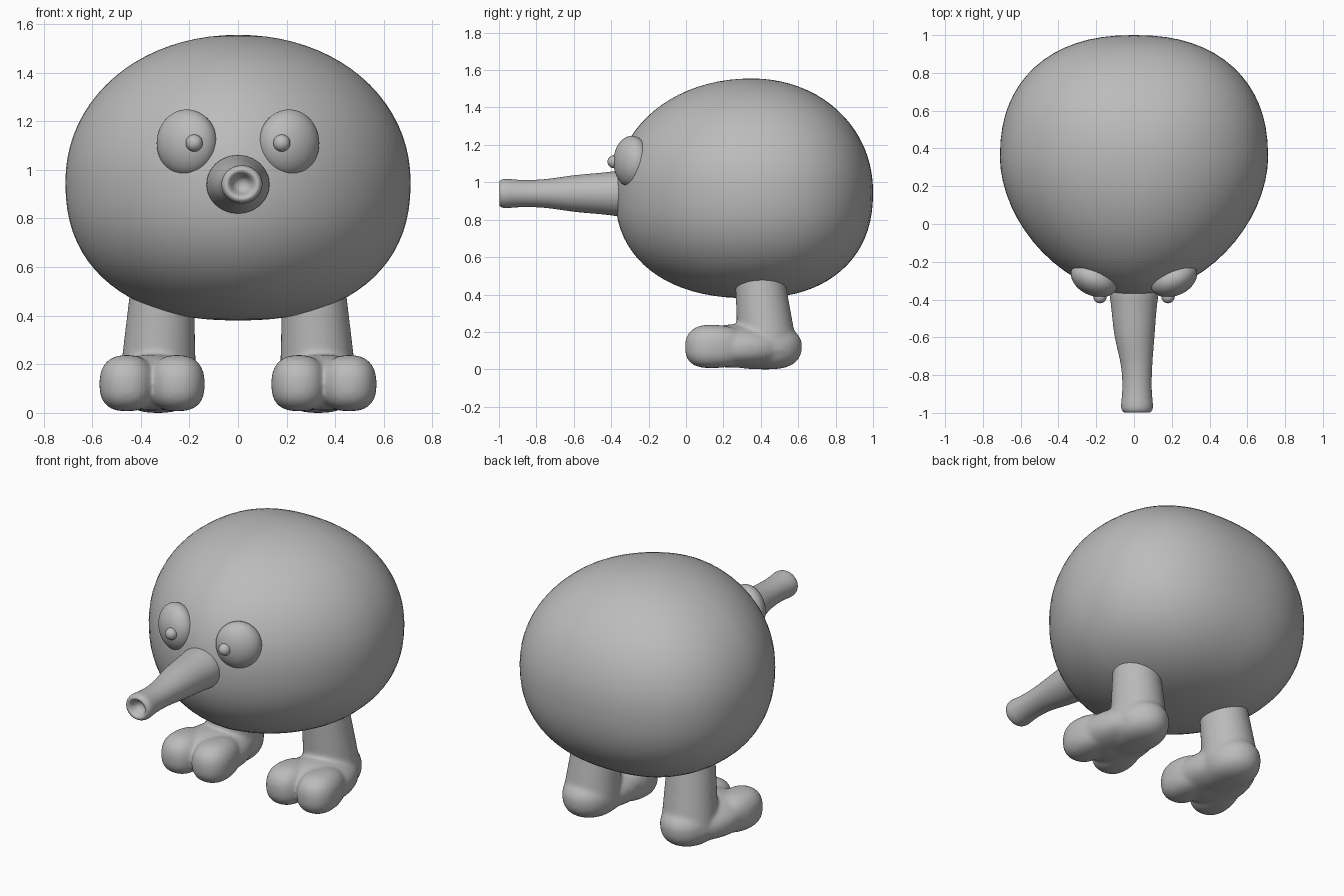
import bpy, bmesh, math
from mathutils import Matrix, Vector

cube = bpy.data.objects.get("Cube")
if cube:
    bpy.data.objects.remove(cube)

clay = bpy.data.materials.new("clay grey")
clay.use_nodes = True
grey = (0.5, 0.5, 0.5, 1)
clay.diffuse_color = grey
clay.node_tree.nodes["Principled BSDF"].inputs["Base Color"].default_value = grey


def power(value, square):
    """Bend a unit-circle coordinate towards a squarer (or narrower) outline."""
    return math.copysign(abs(value) ** (2 / square), value)


def blob(bm, centre, side, front, back, top, bottom,
         front_square=2, back_square=2, top_square=2, bottom_square=2):
    """Add an ellipsoid whose front, back, top and bottom have their own reach and shape."""
    made = bmesh.ops.create_uvsphere(bm, u_segments=64, v_segments=40, radius=1)
    for vert in made["verts"]:
        x, y, z = vert.co
        radius = math.hypot(x, y)
        around = math.atan2(y, x)
        plan = front_square if y < 0 else back_square
        height = bottom_square if z < 0 else top_square
        spread = power(radius, height)
        vert.co = Vector(centre) + Vector((
            side * spread * power(math.cos(around), plan),
            (front if y < 0 else back) * spread * power(math.sin(around), plan),
            (bottom if z < 0 else top) * power(z, height)))
    return made["verts"]


def finish(name, bm):
    bmesh.ops.recalc_face_normals(bm, faces=bm.faces[:])
    mesh = bpy.data.meshes.new(name)
    bm.to_mesh(mesh)
    bm.free()
    mesh.materials.append(clay)
    mesh.shade_smooth()
    part = bpy.data.objects.new(name, mesh)
    bpy.context.collection.objects.link(part)
    return part


# Body: broad egg, narrower towards the face and flatter underneath
bm = bmesh.new()
blob(bm, (0, 0.35, 0.95), side=0.71, front=0.73, back=0.65, top=0.605, bottom=0.57,
     front_square=1.82, back_square=2.3, top_square=2.06, bottom_square=2.3)
finish("body", bm)

# Snout: tapering tube with a flared lip and a hollow end
bm = bmesh.new()
stations = [(-0.3, 0.15), (-0.4, 0.122), (-0.6, 0.11), (-0.74, 0.08), (-0.9, 0.076),
            (-0.97, 0.09), (-1, 0.075), (-1, 0.05), (-0.94, 0.03)]
sides = 24
loops = []
for y, radius in stations:
    sway = 0.016 if y < -0.7 else 0
    loops.append([bm.verts.new((sway + radius * math.cos(math.tau * i / sides), y,
                                0.94 + 0.93 * radius * math.sin(math.tau * i / sides)))
                  for i in range(sides)])
for near, far in zip(loops, loops[1:]):
    for i in range(sides):
        bm.faces.new((near[i - 1], near[i], far[i], far[i - 1]))
bm.faces.new(loops[0])
bm.faces.new(loops[-1])
snout = finish("snout", bm)
subdivision = snout.modifiers.new("round", "SUBSURF")
subdivision.levels = subdivision.render_levels = 2

# Eyes: domes turned outwards to follow the face
bm = bmesh.new()
eye_centre = Vector((0.21, -0.29, 1.11))
dome = blob(bm, eye_centre, side=0.13, front=0.09, back=0.09, top=0.138, bottom=0.138)
bmesh.ops.rotate(bm, verts=dome, cent=eye_centre,
                 matrix=Matrix.Rotation(math.radians(24), 3, "Z"))
finish("eyes", bm).modifiers.new("mirror", "MIRROR")

# Pupils: small knobs on the domes
bm = bmesh.new()
bmesh.ops.create_uvsphere(bm, u_segments=24, v_segments=16, radius=0.035,
                          matrix=Matrix.Translation((0.18, -0.385, 1.11)))
finish("pupils", bm).modifiers.new("mirror", "MIRROR")

# Legs: heel, instep, two toes and a leaning ankle fused into one soft skin
bm = bmesh.new()
blob(bm, (0.33, 0.43, 0.13), side=0.155, front=0.3, back=0.19, top=0.12, bottom=0.13,
     bottom_square=2.6)
blob(bm, (0.35, 0.25, 0.12), side=0.2, front=0.19, back=0.3, top=0.12, bottom=0.11,
     bottom_square=2.6)
for toe_x in (0.25, 0.457):
    blob(bm, (toe_x, 0.13, 0.12), side=0.113, front=0.135, back=0.2, top=0.118, bottom=0.113,
         front_square=2.2, top_square=2.4, bottom_square=2.6)
ankle = bmesh.ops.create_cone(bm, cap_ends=True, segments=40, radius1=0.16, radius2=0.125,
                              depth=0.5, matrix=Matrix.Translation((0.32, 0.41, 0.35)))
for vert in ankle["verts"]:
    lean = vert.co.z - 0.35
    vert.co.y -= lean / 9
    vert.co.x -= lean / 20
legs = finish("legs", bm)
fuse = legs.modifiers.new("fuse", "REMESH")
fuse.mode = "VOXEL"
fuse.voxel_size = 0.011
fuse.use_smooth_shade = True
soften = legs.modifiers.new("soften", "SMOOTH")
soften.iterations = 10
legs.modifiers.new("mirror", "MIRROR")
